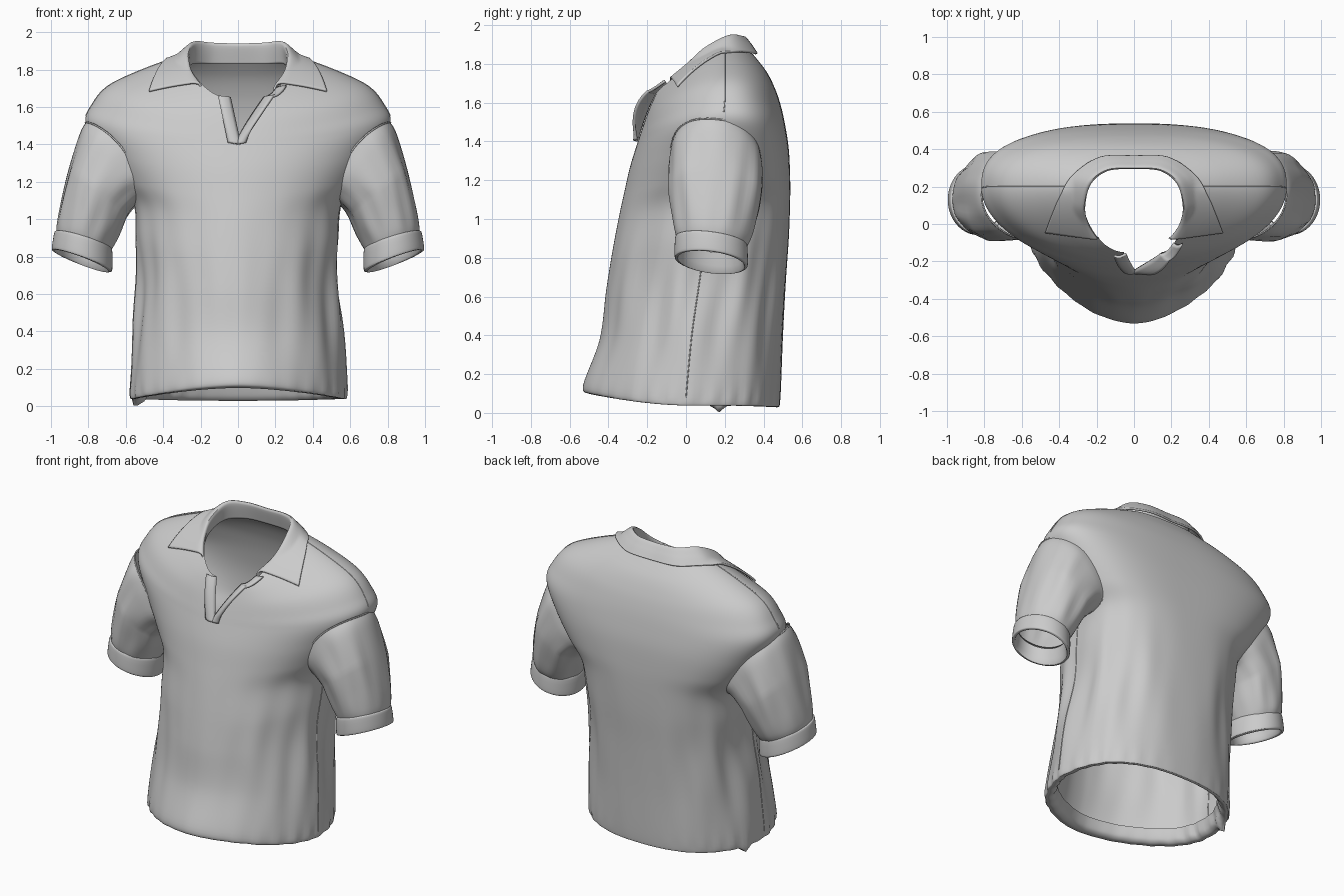
import bpy, bmesh, math
from mathutils import Vector
from mathutils.bvhtree import BVHTree

if "Cube" in bpy.data.objects:
    bpy.data.objects.remove(bpy.data.objects["Cube"])


def spline(rows, k):
    """Catmull-Rom resampling of rows of numbers, k steps per span."""
    out, n = [], len(rows)
    for i in range(n - 1):
        a, b, c, d = rows[max(i - 1, 0)], rows[i], rows[i + 1], rows[min(i + 2, n - 1)]
        for j in range(k):
            t = j / k
            out.append([q + .5 * t * (r - p + t * (2 * p - 5 * q + 4 * r - s + t * (3 * (q - r) + s - p)))
                        for p, q, r, s in zip(a, b, c, d)])
    return out + [list(rows[-1])]


def spow(v, e):
    return math.copysign(abs(v) ** e, v)


def add_grid(bm, grid, closed=False, keep=lambda c: True):
    vs = [[bm.verts.new(p) for p in row] for row in grid]
    m = len(vs[0])
    for a, b in zip(vs, vs[1:]):
        for j in range(m if closed else m - 1):
            q = (a[j], a[(j + 1) % m], b[(j + 1) % m], b[j])
            if keep(sum((v.co for v in q), Vector()) / 4):
                bm.faces.new(q)


def finish(name, bm, angle=50, thick=0):
    bmesh.ops.remove_doubles(bm, verts=bm.verts, dist=.0004)
    bmesh.ops.delete(bm, geom=[v for v in bm.verts if not v.link_faces], context='VERTS')
    bmesh.ops.recalc_face_normals(bm, faces=bm.faces)
    me = bpy.data.meshes.new(name)
    bm.to_mesh(me)
    ob = bpy.data.objects.new(name, me)
    bpy.context.collection.objects.link(ob)
    bpy.ops.object.select_all(action='DESELECT')
    ob.select_set(True)
    bpy.context.view_layer.objects.active = ob
    if thick:
        mod = ob.modifiers.new("thickness", 'SOLIDIFY')
        mod.thickness, mod.offset = thick, 0
    bpy.ops.object.shade_smooth_by_angle(angle=math.radians(angle))
    return ob


def piping(name, pts, r=.005, closed=False):
    cu = bpy.data.curves.new(name, 'CURVE')
    cu.dimensions, cu.bevel_depth, cu.bevel_resolution = '3D', r, 1
    sp = cu.splines.new('POLY')
    sp.points.add(len(pts) - 1)
    sp.use_cyclic_u = closed
    for p, q in zip(sp.points, pts):
        p.co = (*q, 1)
    bpy.context.collection.objects.link(bpy.data.objects.new(name, cu))


# Body: side x, y, z | front y, z | back y, z | back squareness, from inner hem fold up to neckline
BODY = [
    (.505, .00, .13, -.43, .17, .42, .12, 2.4), (.525, .00, .06, -.46, .11, .445, .05, 2.4),
    (.560, .00, .04, -.505, .10, .475, .03, 2.4), (.578, .00, .08, -.53, .145, .487, .08, 2.4),
    (.556, .03, .40, -.445, .38, .50, .40, 2.4), (.530, .07, .68, -.412, .63, .515, .68, 2.5),
    (.540, .10, .90, -.38, .83, .53, .90, 2.6), (.555, .13, 1.08, -.348, 1.0, .537, 1.09, 2.8),
    (.640, .16, 1.21, -.320, 1.13, .537, 1.22, 3), (.735, .18, 1.36, -.288, 1.27, .53, 1.36, 3),
    (.815, .19, 1.51, -.248, 1.40, .512, 1.48, 2.8), (.782, .20, 1.61, -.225, 1.47, .49, 1.58, 2.6),
    (.690, .20, 1.715, -.20, 1.54, .46, 1.67, 2.5), (.490, .20, 1.808, -.175, 1.60, .415, 1.76, 2.4),
    (.285, .20, 1.88, -.15, 1.65, .345, 1.85, 2.3)]
ROWS = spline(BODY, 8)


def body_point(row, th, side):
    X, ys, zs, yf, zf, yb, zb, n = row
    c, s = max(math.cos(th), 0), math.sin(th)
    if abs(th) > 1.5707:
        c = 0
    front = s < 0
    ye, ze = (yf, zf) if front else (yb, zb)
    t = min(max((zf - 1.40) / .25, 0), 1)
    if front:
        n = 1.9 - .22 * max(0, 1 - zf / .8)
    cx, sy = c ** (2 / n), abs(s) ** (2 / n)
    x, y = X * cx, ys + (ye - ys) * sy
    z = zs + (ze - zs) * abs(s) ** (2 - .4 * t)
    # open front slit, wider on one side
    if front:
        x += (.15 * t ** 1.2 if side > 0 else .055 * t) * (1 - cx)
    # drapes hanging from the armpits, gathers at the hem
    fall = math.exp(-((z - .55) / .38) ** 2)
    d = fall * c * (.012 * math.sin(9 * th + 4 * z + side) + .006 * math.sin(19 * th - 3 * z + 2 * side))
    d += .006 * c * math.sin(31 * th + side) * math.exp(-abs(z - .07) / .06)
    x, y = x + d * cx, y + d * s
    # loose corner of the hem
    if side < 0 and z < .09:
        z -= .035 * math.exp(-((y - .17) / .025) ** 2)
    return Vector((side * x, y, z))


def outside_armhole(c):
    u = (Vector((abs(c.x), c.z)) - Vector((.685, 1.29))).dot(Vector((.54, .84))) / .25
    return not (abs(c.x) > .5 and abs(u) < .9 and abs(c.y - .155) < .17 * math.sqrt(1 - u * u))


bm = bmesh.new()
for side in (-1, 1):
    add_grid(bm, [[body_point(r, -math.pi / 2 + math.pi * j / 64, side) for j in range(65)] for r in ROWS],
             keep=outside_armhole)
finish("shirt_body", bm, 60)
surface = BVHTree.FromBMesh(bm)

# Sleeves: outer x, z | inner x, z | centre y, half depth | roundness
SLEEVE = [(.815, 1.515, .545, 1.07, .155, .235, .8), (.847, 1.45, .56, 1.06, .155, .241, .82),
          (.905, 1.26, .595, 1.01, .152, .238, .88), (.950, 1.08, .635, .92, .145, .215, .95),
          (.970, .97, .668, .855, .138, .195, 1), (.970, .91, .69, .815, .13, .172, 1)]
CUFF = [(.958, .93, .695, .84, .13, .160, 1), (.976, .935, .680, .845, .13, .180, 1),
        (.984, .92, .672, .825, .13, .187, 1), (.995, .85, .672, .735, .13, .189, 1),
        (.992, .835, .678, .722, .13, .184, 1), (.975, .84, .695, .73, .13, .168, 1),
        (.958, .92, .70, .83, .13, .158, 1)]


def tube_ring(row, side, wrinkle=0, dip=0, m=56):
    xo, zo, xi, zi, yc, hy, e = row
    pts = []
    for j in range(m):
        a = 2 * math.pi * j / m
        k = 1 + wrinkle * (math.sin(7 * a + 5 * zo) + .6 * math.sin(12 * a - 4 * zo + side))
        c, s = spow(math.cos(a), e) * k, spow(math.sin(a), e) * k
        x = (xo + xi) / 2 + (xo - xi) / 2 * c
        z = (zo + zi) / 2 + (zo - zi) / 2 * c - .022 * s
        sink = dip * s * s * (1.4 if s < 0 else 1)
        pts.append(Vector((side * (x - sink), yc + hy * s, z)))
    return pts


for side, tag in ((-1, "left"), (1, "right")):
    rows = spline(SLEEVE, 7)
    rings = []
    for i, r in enumerate(rows):
        t = i / (len(rows) - 1)
        rings.append(tube_ring(r, side, .02 * math.sin(math.pi * t), .075 * max(0, 1 - t * 2.5)))
    bm = bmesh.new()
    add_grid(bm, rings, True)
    finish("sleeve_" + tag, bm, 60)
    bm = bmesh.new()
    add_grid(bm, [tube_ring(r, side) for r in spline(CUFF, 3)], True)
    finish("cuff_" + tag, bm, 60)
    # seams on armhole, shoulder and flank
    piping("armhole_seam_" + tag, rings[0], .005, True)
    piping("shoulder_seam_" + tag, [body_point(r, 0, side) for r in ROWS[83:]], .003)
    piping("side_seam_" + tag, [body_point(r, 0, side) for r in ROWS[24:56]], .003)

# Collar: stand, fold and leaf edge from centre back to front
STAND = [(0, .32, 1.83), (.15, .305, 1.83), (.25, .21, 1.83), (.275, .08, 1.78), (.245, -.02, 1.71), (.19, -.08, 1.67)]
FOLD = [(0, .30, 1.93), (.14, .29, 1.935), (.235, .22, 1.94), (.27, .10, 1.88), (.26, .01, 1.80), (.215, -.08, 1.725)]
LEAF = [(0, .362, 1.85), (.18, .355, 1.855), (.325, .26, 1.86), (.395, .15, 1.805), (.435, .06, 1.74), (.475, -.045, 1.675)]
half = []
for a, b, c in zip(*(spline(e, 7) for e in (STAND, FOLD, LEAF))):
    mid = [(p + q) / 2 for p, q in zip(b, c)]
    mid[2] += .008
    prof = [Vector(p) for p in spline([a, b, mid, c], 7)]
    # rest the leaf on the shoulder
    for p in prof[9:]:
        hit = surface.ray_cast(Vector((p.x, p.y, 3)), Vector((0, 0, -1)))[0]
        if hit and hit.z > 1.5:
            p.z += max(0, hit.z + .012 - p.z) * min(max((.3 - p.y) / .12, 0), 1)
    half.append(prof)
mirrored = [[Vector((-p.x, p.y, p.z)) for p in r] for r in half[:0:-1]]
bm = bmesh.new()
add_grid(bm, mirrored + half)
finish("collar", bm, 50, .012)

# Placket strips following both edges of the front slit; the wider side opens out and runs on to the collar
NECK = [body_point(ROWS[-1], -math.pi / 2 + .07 * i, 1) for i in range(1, 9)]
for name, side, width, flare, more in (("placket_left", -1, -.065, .015, []), ("placket_right", 1, .05, .06, NECK)):
    edge = [body_point(r, -math.pi / 2, side) for r in ROWS[80:]] + more
    bm = bmesh.new()
    grid = []
    for i, p in enumerate(edge):
        f = flare * math.sin(math.pi * min(1, i / (len(edge) + 12 * (side < 0))))
        grid.append([p + Vector((width * (t / 4 - .2), -.008 - .01 * math.sin(math.pi * t / 4) - f * t / 4, .008 * t / 4))
                     for t in range(5)])
    add_grid(bm, grid)
    finish(name, bm, 40, .014)
